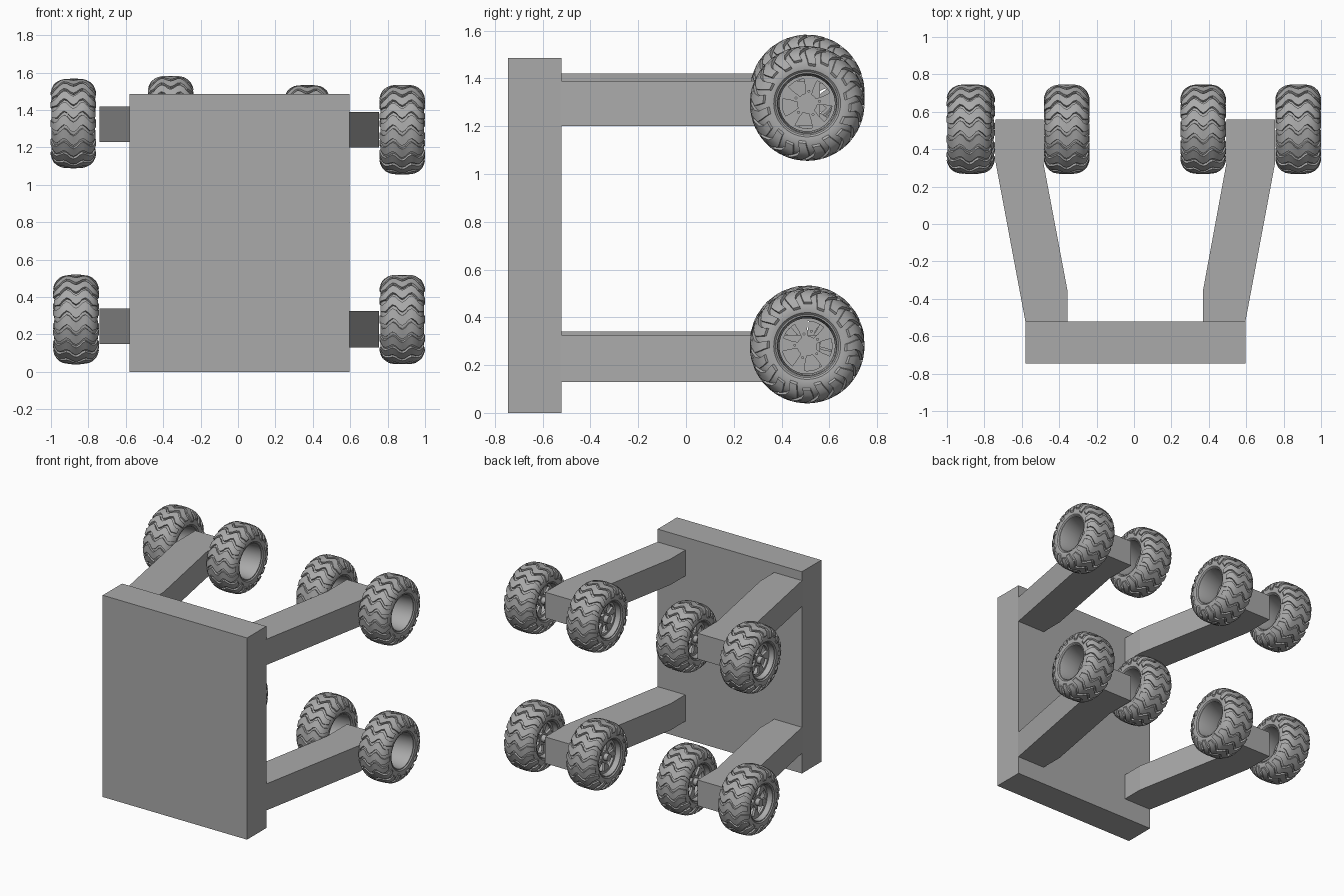
import bpy, bmesh, math
from math import sin, cos, pi
from mathutils import Matrix, Vector

cube = bpy.data.objects.get("Cube")
if cube:
    bpy.data.objects.remove(cube, do_unlink=True)

grey = bpy.data.materials.new("plain grey")
grey.use_nodes = True
tone = (0.4, 0.4, 0.4, 1)
grey.diffuse_color = tone
grey.node_tree.nodes["Principled BSDF"].inputs["Base Color"].default_value = tone


def finish(bm, name):
    bmesh.ops.recalc_face_normals(bm, faces=bm.faces)
    mesh = bpy.data.meshes.new(name)
    bm.to_mesh(mesh)
    bm.free()
    mesh.materials.append(grey)
    return mesh


def place(mesh, name, loc=(0, 0, 0), turn=0, smooth=False):
    ob = bpy.data.objects.new(name, mesh)
    bpy.context.collection.objects.link(ob)
    ob.location = loc
    ob.rotation_euler.x = turn
    if smooth:
        bpy.ops.object.select_all(action='DESELECT')
        ob.select_set(True)
        bpy.context.view_layer.objects.active = ob
        bpy.ops.object.shade_smooth_by_angle(angle=math.radians(35))
    return ob


def loft(bm, rings, closed=False, caps=False):
    """Skin equal-length rings of points."""
    vs = [[bm.verts.new(p) for p in ring] for ring in rings]
    pairs = list(zip(vs, vs[1:])) + ([(vs[-1], vs[0])] if closed else [])
    for a, b in pairs:
        for i in range(len(a)):
            j = (i + 1) % len(a)
            bm.faces.new((a[i], a[j], b[j], b[i]))
    if caps:
        bm.faces.new(vs[0])
        bm.faces.new(vs[-1])


def polar(x, r, a):
    return Vector((x, r * cos(a), r * sin(a)))


def lathe(bm, profile, steps=48):
    loft(bm, [[polar(x, r, 2 * pi * k / steps) for x, r in profile]
              for k in range(steps)], closed=True)


def prism(outline, z0, z1, name):
    bm = bmesh.new()
    loft(bm, [[(x, y, z) for x, y in outline] for z in (z0, z1)], caps=True)
    place(finish(bm, name), name)


# Panel
prism([(-.58, -.745), (.595, -.745), (.595, -.52), (-.58, -.52)], 0, 1.485, "panel")

# Four bent arms
right_plan = [(-.58, -.525), (-.74, .33), (-.74, .56),
              (-.485, .56), (-.485, .33), (-.355, -.36), (-.355, -.525)]
left_plan = [(.595, -.525), (.755, .33), (.755, .56),
             (.495, .56), (.495, .33), (.37, -.35), (.37, -.525)]
prism(right_plan, 1.23, 1.42, "upper_right_arm")
prism(right_plan, .15, .34, "lower_right_arm")
prism(left_plan, 1.20, 1.39, "upper_left_arm")
prism(left_plan, .13, .325, "lower_left_arm")

# Tyre carcass, lathed around x
half = [(.098, .126), (.112, .14), (.116, .165), (.1, .2), (.07, .221), (.03, .227)]
bm = bmesh.new()
lathe(bm, [(-x, r) for x, r in half] + half[::-1])
tyre = finish(bm, "tyre")

# Wavy tread lugs that wrap over both shoulders
LUGS = 20
crown = [(.122, .168), (.117, .185), (.106, .207), (.09, .222), (.07, .233),
         (.052, .237), (.035, .239), (.017, .24)]
bm = bmesh.new()
for n in range(LUGS):
    side = crown[n % 2:]
    path = [(-x, r) for x, r in side] + [(0, .24)] + side[::-1]
    rings = []
    for x, r in path:
        mid = 2 * pi * n / LUGS + .085 * cos(2 * pi * x / .1)
        wide = .125 if abs(x) < .1 else .1
        inward = Vector((x * .88, r - .02))
        rings.append([polar(x, r, mid - wide * .9), polar(x, r, mid + wide * .9),
                      polar(*inward, mid + wide), polar(*inward, mid - wide)])
    loft(bm, rings, caps=True)
tread = finish(bm, "tread")

# Rim: barrel, spoked disc set toward one side, hub and bolts
bm = bmesh.new()
lathe(bm, [(-.105, .132), (-.105, .126), (-.06, .118), (0, .116), (.09, .122),
           (.105, .126), (.105, .132), (0, .14)])
lathe(bm, [(-.068, .104), (-.05, .104), (-.05, .12), (-.068, .12)])
spin = Matrix.Rotation(pi / 2, 4, 'Y')


def disc(r, depth, x, y=0, z=0, sides=24):
    bmesh.ops.create_cone(bm, cap_ends=True, segments=sides, radius1=r, radius2=r,
                          depth=depth, matrix=Matrix.Translation((x, y, z)) @ spin)


disc(.042, .022, -.058)
disc(.026, .05, -.075)
for k in range(5):
    a = 2 * pi * (k + .5) / 5
    rings = []
    for r, w in ((.03, .4), (.07, .26), (.108, .27)):
        rings.append([polar(-.067, r, a - w), polar(-.067, r, a + w),
                      polar(-.049, r, a + w), polar(-.049, r, a - w)])
    loft(bm, rings, caps=True)
    disc(.006, .03, -.056, .052 * cos(a), .052 * sin(a), 8)
rim = finish(bm, "rim")

# Eight identical wheels, one on each side of every arm
wheels = {
    "upper_right_outer": (-.88, 1.328), "upper_right_inner": (-.36, 1.343),
    "lower_right_outer": (-.866, .28), "lower_right_inner": (-.36, .293),
    "upper_left_outer": (.878, 1.295), "upper_left_inner": (.37, 1.295),
    "lower_left_outer": (.878, .28), "lower_left_inner": (.37, .28),
}
for i, (spot, (x, z)) in enumerate(wheels.items()):
    for mesh in (tyre, tread, rim):
        place(mesh, f"{spot}_{mesh.name}", (x, .507, z), i * .2, smooth=(i == 0))
